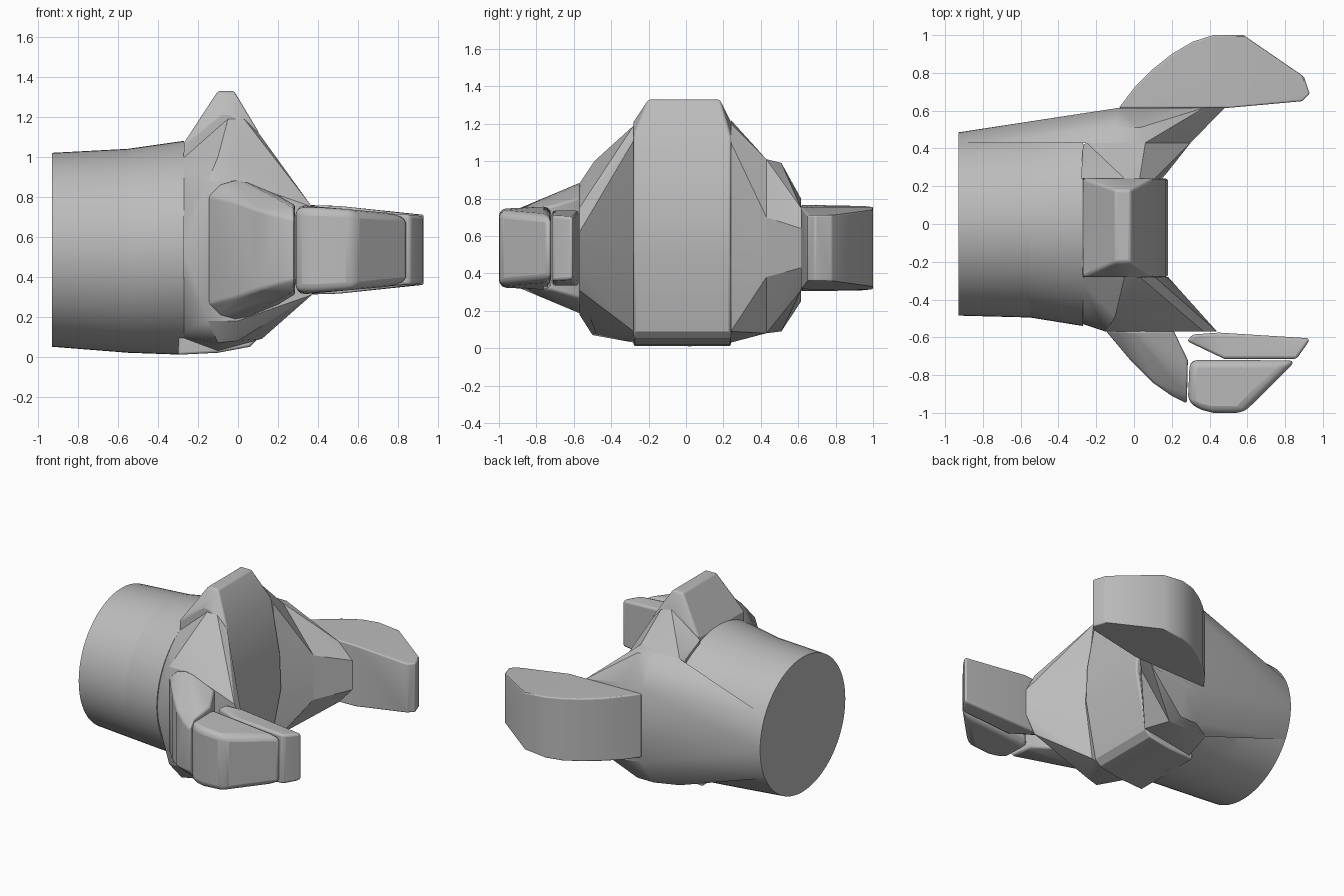
import bpy, bmesh
from math import sin, cos, pi, radians

if "Cube" in bpy.data.objects:
    bpy.data.objects.remove(bpy.data.objects["Cube"])

grey = bpy.data.materials.new("plain grey")
grey.use_nodes = True
grey.diffuse_color = (0.5, 0.5, 0.5, 1)
grey.node_tree.nodes["Principled BSDF"].inputs["Base Color"].default_value = (0.5, 0.5, 0.5, 1)

MID = 0.535


def hull(name, points, bevel=0.0, smooth=30):
    """Convex solid around the points, with optional rounded edges."""
    bm = bmesh.new()
    verts = [bm.verts.new(p) for p in points]
    res = bmesh.ops.convex_hull(bm, input=verts)
    extra = {g for g in res["geom_interior"] + res["geom_unused"] if isinstance(g, bmesh.types.BMVert)}
    bmesh.ops.delete(bm, geom=list(extra), context="VERTS")
    bmesh.ops.dissolve_limit(bm, angle_limit=radians(1), verts=bm.verts, edges=bm.edges)
    bmesh.ops.recalc_face_normals(bm, faces=bm.faces)
    mesh = bpy.data.meshes.new(name)
    bm.to_mesh(mesh)
    bm.free()
    mesh.materials.append(grey)
    ob = bpy.data.objects.new(name, mesh)
    bpy.context.collection.objects.link(ob)
    bpy.ops.object.select_all(action="DESELECT")
    ob.select_set(True)
    bpy.context.view_layer.objects.active = ob
    bpy.ops.object.shade_smooth_by_angle(angle=radians(smooth))
    if bevel:
        mod = ob.modifiers.new("rounding", "BEVEL")
        mod.width, mod.segments, mod.angle_limit = bevel, 3, radians(35)
    return ob


def ring(x, cy, cz, ry, rz, start=0.0, end=2 * pi, n=64):
    """Points of an elliptical section, or an arc of it, at x."""
    return [(x, cy + ry * cos(start + (end - start) * i / n),
             cz + rz * sin(start + (end - start) * i / n)) for i in range(n + 1)]


def slab(outline):
    """Upper and lower points of a plan outline of (x, y, half height)."""
    return [(x, y, MID + s * h) for x, y, h in outline for s in (-1, 1)]


# Round wrist and the flare in front of it
back = ring(-0.93, 0, MID, 0.485, 0.485)
middle = ring(-0.55, 0.01, 0.53, 0.505, 0.51)
flare = ring(-0.27, 0.02, 0.545, 0.56, 0.535)
hull("wrist", back + middle)
hull("wrist_flare", middle + flare)

# Palm block with the raised ridge
palm = []
for y, edge in ((-0.28, 0.12), (-0.2, 0), (0.18, 0), (0.24, 0.12)):
    palm += [(x, y, z - edge) for x, z in ((-0.1, 1.33), (-0.02, 1.33))]
    palm += [(x, y, z) for x, z in ((-0.27, 1.07), (0.1, 1.13), (0.17, 0.75), (0.18, 0.5),
                                    (0.1, 0.09), (0.06, 0.05), (-0.1, 0.02), (-0.3, 0.01))]
hull("palm_ridge", palm, 0.012)

# Right cheek of the palm
right_arc = ring(-0.27, 0.01, 0.545, 0.54, 0.535, pi * 0.68, pi * 1.32, 20)
inner = [(x, -0.28, z) for x, z in ((-0.05, 1.19), (0.03, 1.19), (0.11, 1.11), (0.18, 0.5),
                                    (0.12, 0.09), (-0.1, 0.03))]
bulge = [(-0.1, -0.49, 1.0), (0, -0.48, 0.99), (0, -0.48, 0.08), (-0.1, -0.5, 0.07)]
outer = [(x, -0.57, z) for x, z in ((-0.15, 0.88), (0, 0.88), (0.37, 0.75), (0.44, 0.62),
                                    (0.44, 0.43), (0.37, 0.31), (0, 0.18), (-0.15, 0.18))]
hull("right_cheek", right_arc + inner + bulge + outer)

# Left cheek, running back along the wrist as a straight flank
left_back = ring(-0.93, 0, MID, 0.485, 0.485, -0.48, 0.48, 16)
shoulder = [(x, 0.43, z) for x, z in ((-0.25, 0.99), (0.06, 1.01), (0.3, 0.7), (0.3, 0.38),
                                      (0.06, 0.08), (-0.25, 0.08))]
shoulder += [(x, 0.51, z) for x in (-0.1, 0.03) for z in (0.99, 0.09)]
tip = [(x, 0.615, z) for x, z in ((-0.08, 0.8), (0.08, 0.8), (0.37, 0.75), (0.48, 0.64),
                                  (0.48, 0.43), (0.37, 0.31), (0.08, 0.25), (-0.08, 0.27))]
hull("left_flank", left_back + shoulder + tip)
web = [(x, 0.24, z) for x, z in ((-0.28, 1.06), (-0.05, 1.22), (0.03, 1.2), (0.11, 1.1),
                                 (0.15, 0.5), (0.11, 0.09), (-0.27, 0.03))]
hull("left_web", web + shoulder[:6] + [(-0.27, 0.42, 0.15), (-0.27, 0.42, 0.96)])

# Left finger: one curved hook
left_finger = [(-0.08, 0.615, 0.23), (0.0, 0.72, 0.23), (0.1, 0.82, 0.225), (0.2, 0.9, 0.225),
               (0.31, 0.965, 0.225), (0.42, 1.0, 0.22), (0.58, 1.0, 0.205), (0.9, 0.78, 0.175),
               (0.93, 0.69, 0.175), (0.89, 0.65, 0.175), (0.5, 0.615, 0.22)]
hull("left_finger", slab(left_finger), 0.045, 40)

# Right finger: flared root, outer tip and inner gripping pad
root = [(-0.15, -0.565, 0.27), (-0.09, -0.565, 0.33), (-0.02, -0.565, 0.35), (0.04, -0.565, 0.34),
        (0.21, -0.565, 0.27), (-0.02, -0.72, 0.24), (0.1, -0.84, 0.2), (0.2, -0.91, 0.17),
        (0.28, -0.95, 0.15), (0.28, -0.9, 0.21), (0.285, -0.72, 0.225)]
hull("right_finger_root", slab(root), 0.012, 40)
outer_tip = [(0.295, -0.72, 0.225), (0.285, -0.945, 0.21), (0.36, -0.985, 0.21),
             (0.42, -1.0, 0.21), (0.58, -1.0, 0.2), (0.86, -0.722, 0.175)]
hull("right_finger_tip", slab(outer_tip), 0.04, 40)
pad = [(0.28, -0.62, 0.18), (0.31, -0.585, 0.2), (0.45, -0.575, 0.2), (0.93, -0.605, 0.165),
       (0.92, -0.63, 0.17), (0.86, -0.715, 0.175), (0.48, -0.715, 0.2)]
hull("right_finger_pad", slab(pad), 0.015, 40)
